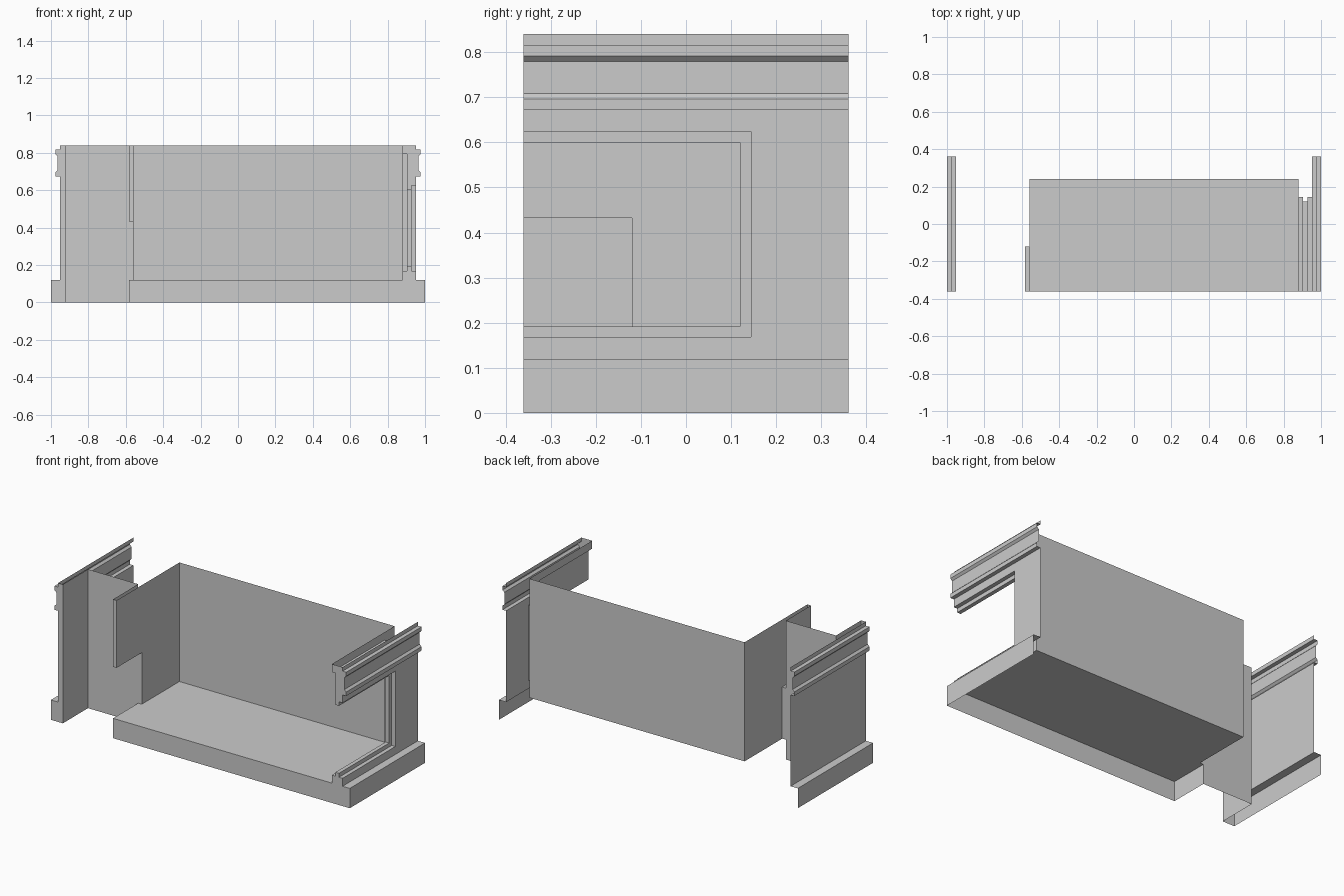
import bpy, bmesh

cube = bpy.data.objects.get("Cube")
if cube:
    bpy.data.objects.remove(cube, do_unlink=True)

# One plain material for everything
grey = bpy.data.materials.new("light_grey")
grey.use_nodes = True
colour = (0.6, 0.6, 0.6, 1)
grey.diffuse_color = colour
grey.node_tree.nodes["Principled BSDF"].inputs["Base Color"].default_value = colour

FRONT, BACK = -0.36, 0.36       # cut plane at the front, open end at the back
TOP, FLOOR = 0.84, 0.12
ROOM_BACK, DOOR_Y = 0.24, -0.12
ROOM_L, ROOM_R = -0.56, 0.88
DOOR_X, PIER_X = -0.584, -0.92
OUT = 0.952                     # outer wall plane


def build(name, polygons):
    """Join flat polygons into one welded object."""
    bm = bmesh.new()
    for points in polygons:
        bm.faces.new([bm.verts.new(p) for p in points])
    bmesh.ops.remove_doubles(bm, verts=bm.verts, dist=0.0001)
    bmesh.ops.recalc_face_normals(bm, faces=bm.faces)
    mesh = bpy.data.meshes.new(name)
    bm.to_mesh(mesh)
    bm.free()
    mesh.materials.append(grey)
    obj = bpy.data.objects.new(name, mesh)
    bpy.context.collection.objects.link(obj)
    return obj


def across(y, x0, x1, z0, z1):
    return [(x0, y, z0), (x1, y, z0), (x1, y, z1), (x0, y, z1)]


def along(x, y0, y1, z0, z1):
    return [(x, y0, z0), (x, y1, z0), (x, y1, z1), (x, y0, z1)]


def level(z, x0, x1, y0, y1):
    return [(x0, y0, z), (x1, y0, z), (x1, y1, z), (x0, y1, z)]


def cap(profile):
    return [(x, FRONT, z) for x, z in profile]


def sweep(profile):
    """Run an x-z profile from front to back."""
    return [[(a[0], FRONT, a[1]), (b[0], FRONT, b[1]),
             (b[0], BACK, b[1]), (a[0], BACK, a[1])]
            for a, b in zip(profile, profile[1:])]


def ring(x, outer, inner):
    """Wall layer around an opening cut through at the front: (y, z0, z1)."""
    (oy, o0, o1), (iy, i0, i1) = outer, inner
    parts = [along(x, iy, oy, o0, o1), along(x, FRONT, iy, i1, o1)]
    if i0 > o0:
        parts.append(along(x, FRONT, iy, o0, i0))
    return parts


def reveal(x0, x1, opening):
    """Sill, head and jamb of an opening."""
    y, z0, z1 = opening
    return [level(z0, x0, x1, FRONT, y), level(z1, x0, x1, FRONT, y),
            across(y, x0, x1, z0, z1)]


def mirrored(profile):
    return [(-x, z) for x, z in profile]


# Outer mouldings, shared by both sides
cornice = [(OUT, TOP), (OUT, 0.816), (0.976, 0.816), (0.976, 0.792),
           (0.964, 0.78), (0.964, 0.708), (0.976, 0.696), (0.976, 0.672),
           (OUT, 0.672)]
plinth = [(OUT, FLOOR), (1, FLOOR), (1, 0)]

# Left outer wall with its pier
left_profile = mirrored(cornice + plinth)
build("left_outer_wall", sweep(left_profile))
build("left_pier", [cap(left_profile + [(PIER_X, 0), (PIER_X, TOP)]),
                    along(PIER_X, FRONT, DOOR_Y, 0, TOP)])

# Partition behind the passage
build("passage_partition", [across(DOOR_Y, PIER_X, DOOR_X, 0, TOP)])

# Room shell and left wall with a doorway
door = (DOOR_Y, FLOOR, 0.432)
room = (ROOM_BACK, FLOOR, TOP)
build("room_floor", [level(FLOOR, ROOM_L, ROOM_R, FRONT, ROOM_BACK)])
build("room_back_wall", [across(ROOM_BACK, ROOM_L, ROOM_R, FLOOR, TOP)])
build("room_left_wall", ring(ROOM_L, room, door))
build("doorway", reveal(DOOR_X, ROOM_L, door) + [
    across(FRONT, DOOR_X, ROOM_L, door[2], TOP),
    along(DOOR_X, FRONT, DOOR_Y, door[2], TOP),
    along(DOOR_X, FRONT, DOOR_Y, 0, FLOOR)])

# Right wall: stepped layers around the window
recess = (0.144, 0.168, 0.792)
glazing = (0.12, 0.192, 0.6)
outside = (0.144, 0.168, 0.624)
FRAME_IN, FRAME_OUT = 0.904, 0.928
build("room_right_wall", ring(ROOM_R, room, recess)
      + reveal(ROOM_R, FRAME_IN, recess))
build("window_frame", ring(FRAME_IN, recess, glazing)
      + reveal(FRAME_IN, FRAME_OUT, glazing)
      + ring(FRAME_OUT, outside, glazing))
build("right_outer_wall", ring(OUT, (BACK, FLOOR, 0.672), outside)
      + reveal(FRAME_OUT, OUT, outside))
build("right_cornice", sweep(cornice))
build("right_plinth", sweep(plinth))

# Cut front faces: floor edge with window sill, and window head
sill = [(OUT, outside[1]), (FRAME_OUT, outside[1]), (FRAME_OUT, glazing[1]),
        (FRAME_IN, glazing[1]), (FRAME_IN, recess[1]), (ROOM_R, recess[1])]
head = [(OUT, outside[2]), (FRAME_OUT, outside[2]), (FRAME_OUT, glazing[2]),
        (FRAME_IN, glazing[2]), (FRAME_IN, recess[2]), (ROOM_R, recess[2])]
build("floor_front_edge", [cap([(DOOR_X, 0), (1, 0), (1, FLOOR), (OUT, FLOOR)]
                               + sill + [(ROOM_R, FLOOR), (DOOR_X, FLOOR)])])
build("window_head_end", [cap(cornice + head + [(ROOM_R, TOP)])])
